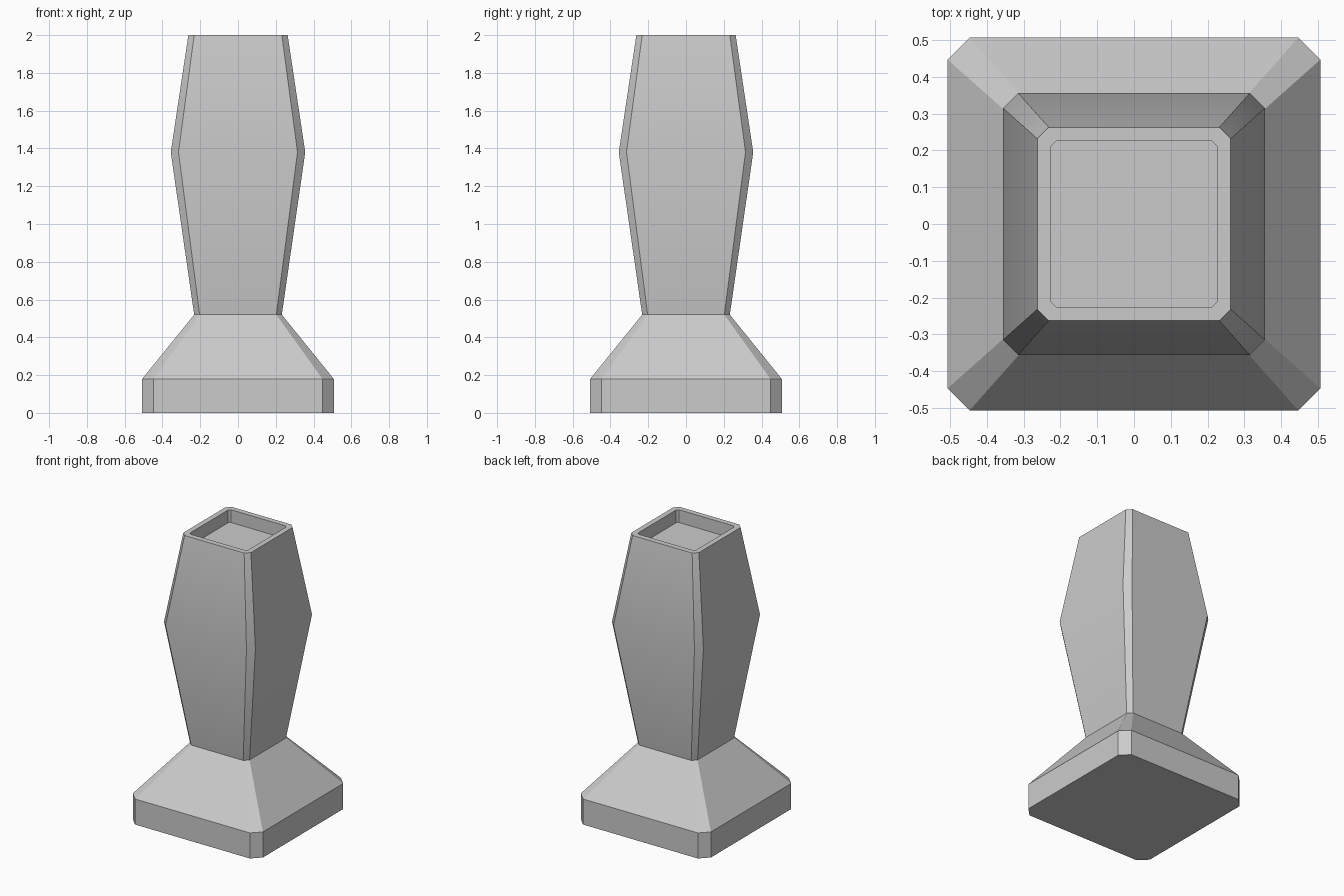
import bpy
import bmesh
import math

cube = bpy.data.objects.get("Cube")
if cube:
    bpy.data.objects.remove(cube, do_unlink=True)

grey = bpy.data.materials.new("light grey")
grey.use_nodes = True
COLOUR = (0.6, 0.6, 0.6, 1)
grey.diffuse_color = COLOUR
grey.node_tree.nodes["Principled BSDF"].inputs["Base Color"].default_value = COLOUR


def ring(bm, z, half, flat):
    """Square ring with chamfered corners; flat is half the straight side."""
    corners = [(half, -flat), (half, flat), (flat, half), (-flat, half),
               (-half, flat), (-half, -flat), (-flat, -half), (flat, -half)]
    return [bm.verts.new((x, y, z)) for x, y in corners]


def loft(name, sections, cap_start):
    """Join chamfered square sections in order and cap the ends."""
    bm = bmesh.new()
    rings = [ring(bm, *s) for s in sections]
    for a, b in zip(rings, rings[1:]):
        for i in range(len(a)):
            j = (i + 1) % len(a)
            bm.faces.new((a[i], a[j], b[j], b[i]))
    if cap_start:
        bm.faces.new(rings[0][::-1])
    bm.faces.new(rings[-1])
    mesh = bpy.data.meshes.new(name)
    bm.to_mesh(mesh)
    bm.free()
    mesh.materials.append(grey)
    obj = bpy.data.objects.new(name, mesh)
    bpy.context.collection.objects.link(obj)
    bpy.ops.object.select_all(action='DESELECT')
    obj.select_set(True)
    bpy.context.view_layer.objects.active = obj
    bpy.ops.object.shade_smooth_by_angle(angle=math.radians(30))
    return obj


# Plinth with sloping shoulders: (height, half width, half straight side)
loft("foot", [(0, 0.507, 0.447), (0.18, 0.507, 0.447), (0.52, 0.232, 0.203)], True)

# Bulging shaft, rim and sunken top
loft("shaft", [(0.52, 0.232, 0.203), (1.38, 0.356, 0.315), (2.0, 0.263, 0.232),
               (2.0, 0.225, 0.212), (1.91, 0.225, 0.212)], False)
